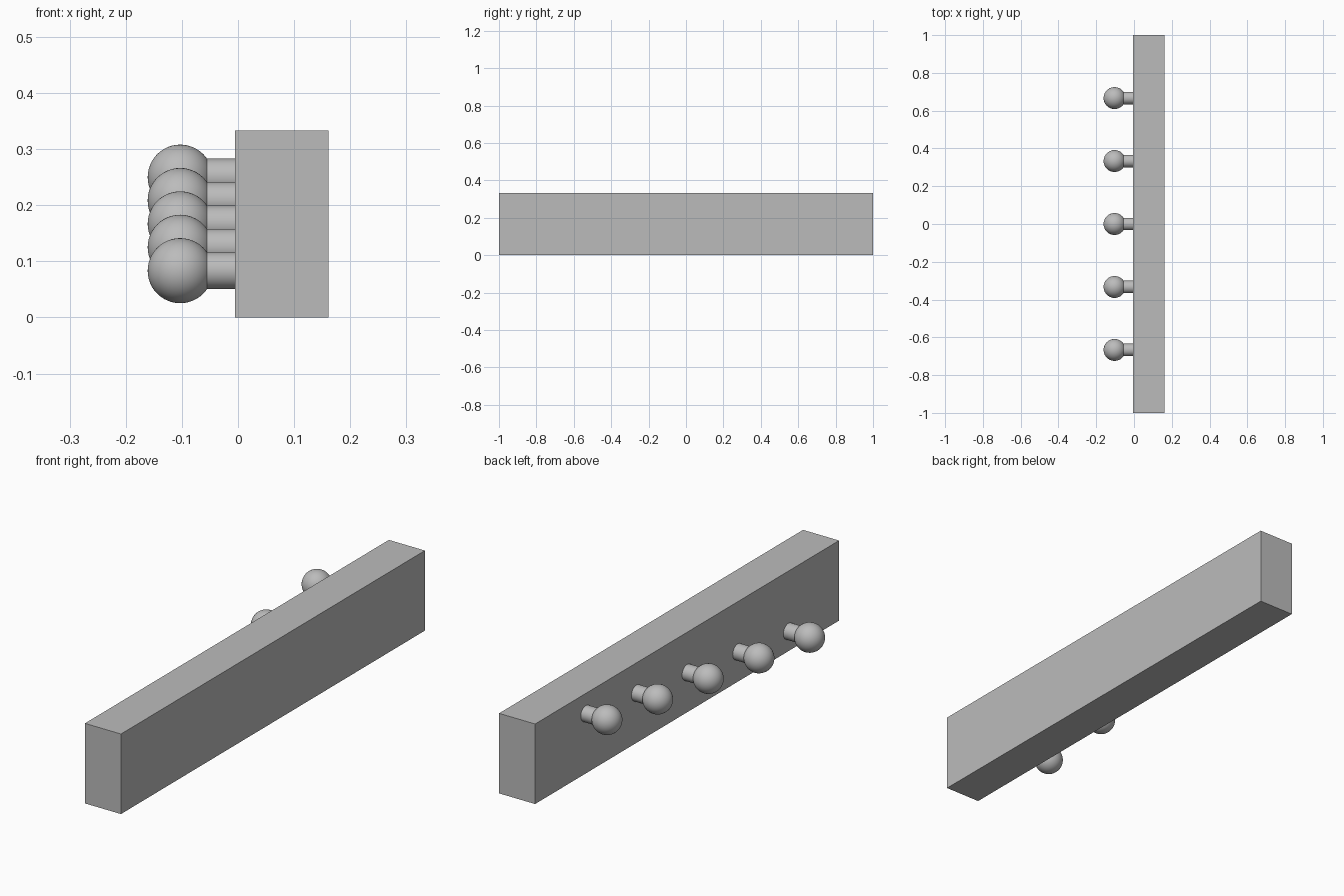
import bpy, math

if "Cube" in bpy.data.objects:
    bpy.data.objects.remove(bpy.data.objects["Cube"])

grey = bpy.data.materials.new("plain grey")
grey.diffuse_color = (0.5, 0.5, 0.5, 1)
grey.use_nodes = True
grey.node_tree.nodes["Principled BSDF"].inputs["Base Color"].default_value = grey.diffuse_color


def finish(name, smooth=True):
    ob = bpy.context.object
    ob.name = name
    ob.data.materials.append(grey)
    if smooth:
        bpy.ops.object.shade_smooth_by_angle(angle=math.radians(40))
    return ob


# Long backing board
X0, X1, H = -0.005, 0.161, 0.3333
bpy.ops.mesh.primitive_cube_add(size=1, location=((X0 + X1) / 2, 0, H / 2))
bpy.context.object.scale = (X1 - X0, 2, H)
bpy.ops.object.transform_apply(location=False, rotation=False, scale=True)
finish("backing_board", smooth=False)

# Five pegs climbing diagonally along the board, each a stem with a ball knob
KNOB_X, KNOB_R, STEM_R = -0.103, 0.058, 0.033
for i in range(5):
    y = (i - 2) / 3
    z = (i + 2) / 24
    stem_start, stem_end = KNOB_X + 0.03, X0 + 0.01
    bpy.ops.mesh.primitive_cylinder_add(
        vertices=48, radius=STEM_R, depth=stem_end - stem_start,
        location=((stem_start + stem_end) / 2, y, z),
        rotation=(0, math.pi / 2, 0))
    finish(f"peg_stem_{i + 1}")
    bpy.ops.mesh.primitive_uv_sphere_add(
        segments=48, ring_count=24, radius=KNOB_R, location=(KNOB_X, y, z),
        rotation=(0, math.pi / 2, 0))
    finish(f"peg_knob_{i + 1}")
